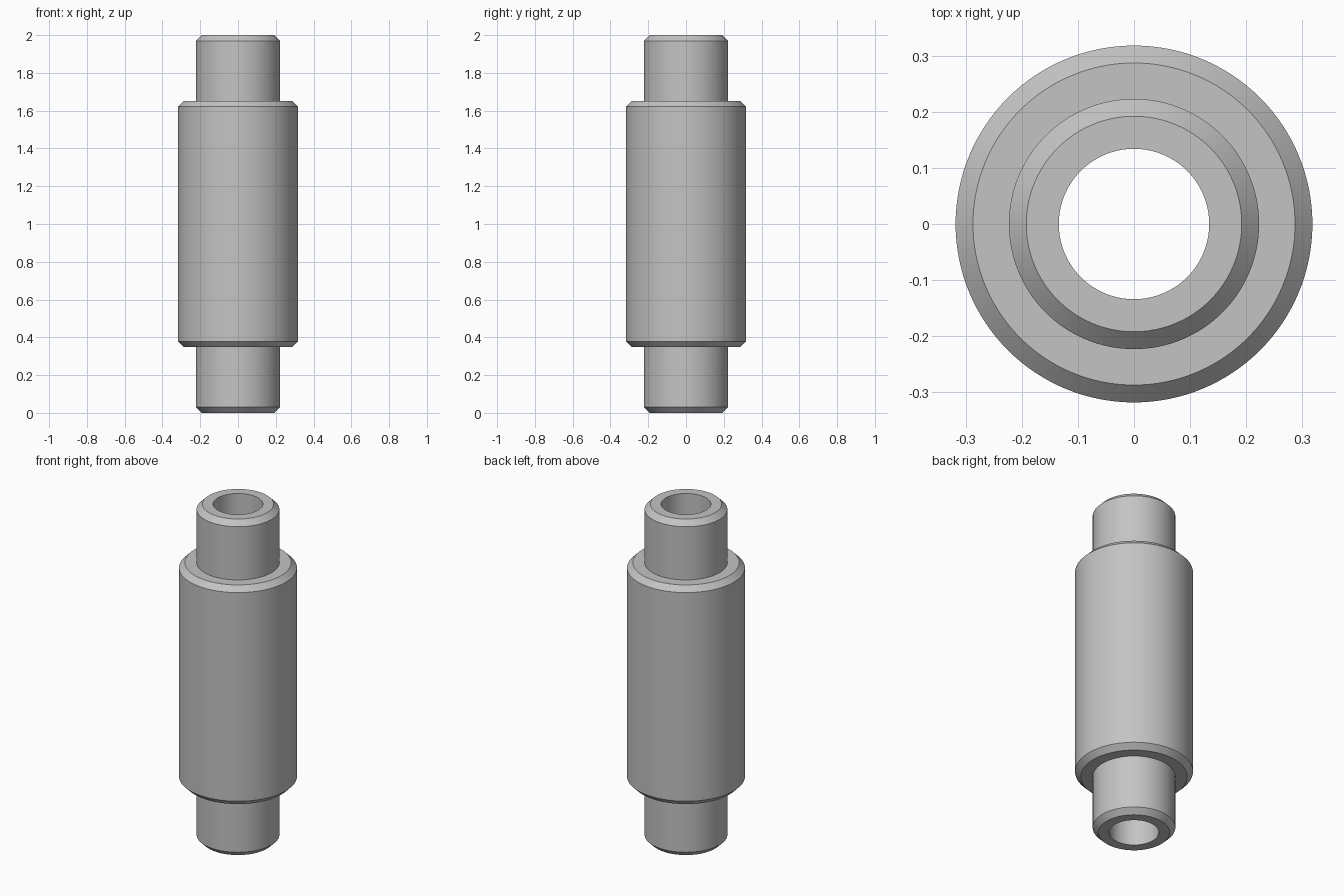
import bpy, bmesh, math

cube = bpy.data.objects.get("Cube")
if cube:
    bpy.data.objects.remove(cube, do_unlink=True)

# Colour
grey = bpy.data.materials.new("plain_grey")
grey.use_nodes = True
colour = (0.55, 0.55, 0.55, 1)
grey.diffuse_color = colour
grey.node_tree.nodes["Principled BSDF"].inputs["Base Color"].default_value = colour

# Main dimensions
HEIGHT = 2.0
BORE, NECK, BODY = 0.134, 0.223, 0.318
SHOULDER = 1.652
CHAMFER = 0.031
SEGMENTS = 128

# Upper half of the section, from the bore outwards, mirrored for the lower half
upper = [
    (BORE, HEIGHT),
    (NECK - CHAMFER, HEIGHT),
    (NECK, HEIGHT - CHAMFER),
    (NECK, SHOULDER),
    (BODY - CHAMFER, SHOULDER),
    (BODY, SHOULDER - CHAMFER),
]
section = upper + [(r, HEIGHT - z) for r, z in reversed(upper)]

# Hollow stepped sleeve, revolved around the vertical axis
bm = bmesh.new()
verts = [bm.verts.new((r, 0, z)) for r, z in section]
edges = [bm.edges.new((v, verts[(i + 1) % len(verts)])) for i, v in enumerate(verts)]
bmesh.ops.spin(bm, geom=verts + edges, cent=(0, 0, 0), axis=(0, 0, 1),
               angle=math.tau, steps=SEGMENTS, use_merge=True)
bmesh.ops.remove_doubles(bm, verts=bm.verts, dist=0.0001)
bmesh.ops.recalc_face_normals(bm, faces=bm.faces)

mesh = bpy.data.meshes.new("stepped_sleeve")
bm.to_mesh(mesh)
bm.free()
mesh.materials.append(grey)
sleeve = bpy.data.objects.new("stepped_sleeve", mesh)
bpy.context.collection.objects.link(sleeve)

# Smooth round walls, sharp chamfer edges
bpy.ops.object.select_all(action='DESELECT')
sleeve.select_set(True)
bpy.context.view_layer.objects.active = sleeve
bpy.ops.object.shade_smooth_by_angle(angle=math.radians(30))
